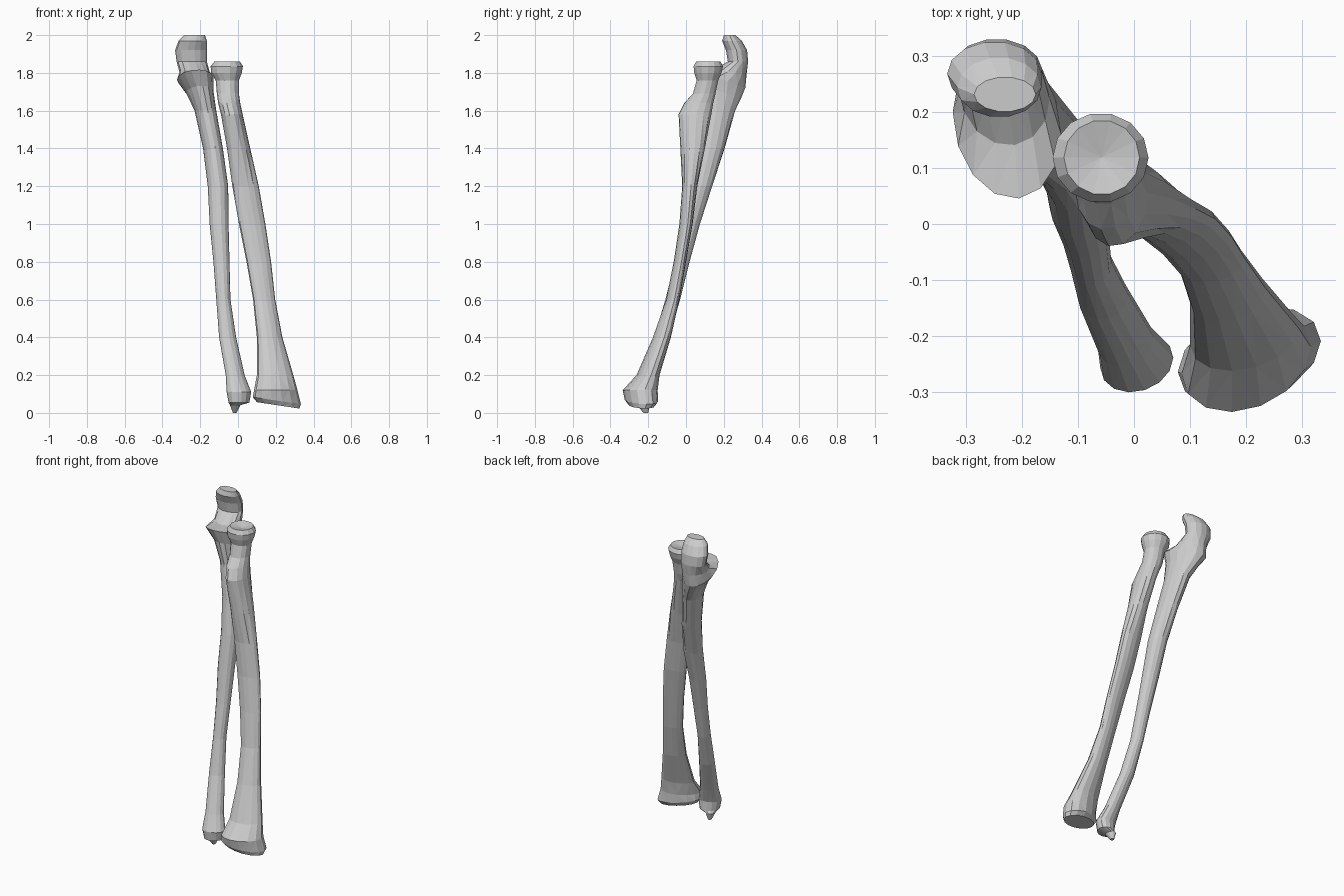
import bpy, bmesh, math

SIDES = 14


def bone(name, sections, top_dip=0.0):
    """Loft slanted ellipses: z, x0, x1, y0, y1, skew (90 = upright), tilt along x, tilt along y."""
    bm = bmesh.new()
    rings = []
    for z, x0, x1, y0, y1, skew, tx, ty in sections:
        cx, cy, hx, hy = (x0 + x1) / 2, (y0 + y1) / 2, (x1 - x0) / 2, (y1 - y0) / 2
        ring = []
        for i in range(SIDES):
            t = 2 * math.pi * i / SIDES
            dx, dy = hx * math.cos(t), hy * math.cos(t - math.radians(skew))
            ring.append(bm.verts.new((cx + dx, cy + dy, z + tx * dx + ty * dy)))
        rings.append(ring)
    for a, b in zip(rings, rings[1:]):
        for i in range(SIDES):
            j = (i + 1) % SIDES
            bm.faces.new((a[i], a[j], b[j], b[i]))
    # end caps fan out from a centre point; the upper one may be dished
    for ring, dip in ((rings[0], 0.0), (rings[-1], top_dip)):
        c = sum((v.co for v in ring), ring[0].co * 0) / SIDES
        c.z -= dip
        centre = bm.verts.new(c)
        for i in range(SIDES):
            bm.faces.new((ring[i], ring[(i + 1) % SIDES], centre))
    bmesh.ops.triangulate(bm, faces=[f for f in bm.faces if len(f.verts) > 3])
    bmesh.ops.recalc_face_normals(bm, faces=bm.faces)
    mesh = bpy.data.meshes.new(name)
    bm.to_mesh(mesh)
    bm.free()
    obj = bpy.data.objects.new(name, mesh)
    bpy.context.collection.objects.link(obj)
    return obj


# Ulna, wrist end: pointed process and rounded head
ulna_low = [
    (0.00, -0.027, -0.007, -0.225, -0.20, 90, 0, 0),
    (0.04, -0.042, 0.012, -0.26, -0.19, 90, 0, 0),
    (0.055, -0.05, 0.06, -0.295, -0.19, 80, 0, 0),
    (0.11, -0.06, 0.07, -0.30, -0.195, 80, 0, 0),
    (0.20, -0.065, 0.035, -0.255, -0.165, 80, 0, 0),
]
# Ulna shaft
ulna_shaft = [
    (0.40, -0.10, -0.01, -0.17, -0.09, 85, 0, 0),
    (0.60, -0.115, -0.04, -0.11, -0.03, 90, 0, 0),
    (0.80, -0.13, -0.045, -0.06, 0.02, 90, 0, 0),
    (1.00, -0.15, -0.05, -0.02, 0.075, 90, 0, 0),
    (1.20, -0.16, -0.052, 0.02, 0.14, 90, 0, 0),
    (1.40, -0.185, -0.08, 0.06, 0.205, 95, 0, 0),
]
# Ulna, elbow end: front shelf, notch and hooked tip
ulna_top = [
    (1.60, -0.23, -0.115, 0.09, 0.26, 100, 0, 0),
    (1.70, -0.275, -0.13, 0.08, 0.293, 100, 0, -0.3),
    (1.77, -0.323, -0.13, 0.045, 0.315, 98, 0, -0.35),
    (1.805, -0.31, -0.15, 0.14, 0.322, 95, 0, -0.1),
    (1.86, -0.325, -0.165, 0.22, 0.33, 90, 0, 0),
    (1.92, -0.333, -0.165, 0.21, 0.325, 90, 0, 0),
    (1.97, -0.315, -0.165, 0.19, 0.297, 90, 0, 0),
    (2.00, -0.285, -0.175, 0.20, 0.262, 90, 0, 0),
]
bone("ulna", ulna_low + ulna_shaft + ulna_top)

# Radius, flared wrist end
radius_low = [
    (0.04, 0.10, 0.325, -0.305, -0.165, 75, -0.15, 0),
    (0.065, 0.078, 0.333, -0.325, -0.147, 72, -0.15, 0),
    (0.12, 0.085, 0.315, -0.335, -0.15, 75, 0, 0),
    (0.20, 0.10, 0.293, -0.262, -0.14, 75, 0, 0),
]
# Radius shaft and the bump below its neck
radius_shaft = [
    (0.40, 0.10, 0.235, -0.175, -0.08, 75, 0, 0),
    (0.60, 0.08, 0.197, -0.105, -0.035, 75, 0, 0),
    (0.80, 0.045, 0.175, -0.065, 0.00, 75, 0, 0),
    (1.00, 0.005, 0.145, -0.035, 0.035, 75, 0, 0),
    (1.20, -0.03, 0.11, -0.02, 0.06, 80, 0, 0),
    (1.40, -0.058, 0.065, -0.03, 0.10, 80, 0, 0),
    (1.58, -0.09, 0.025, -0.04, 0.135, 85, 0, 0),
    (1.64, -0.105, 0.012, -0.01, 0.145, 85, 0, 0),
]
# Radius neck and disc-shaped head
radius_top = [
    (1.69, -0.112, 0.005, 0.035, 0.158, 90, 0, 0),
    (1.76, -0.118, 0.005, 0.055, 0.172, 90, 0, 0),
    (1.80, -0.142, 0.02, 0.042, 0.19, 90, 0, 0),
    (1.835, -0.145, 0.026, 0.038, 0.198, 90, 0, 0),
    (1.86, -0.125, 0.01, 0.052, 0.185, 90, 0, 0),
]
bone("radius", radius_low + radius_shaft + radius_top, top_dip=0.015)
